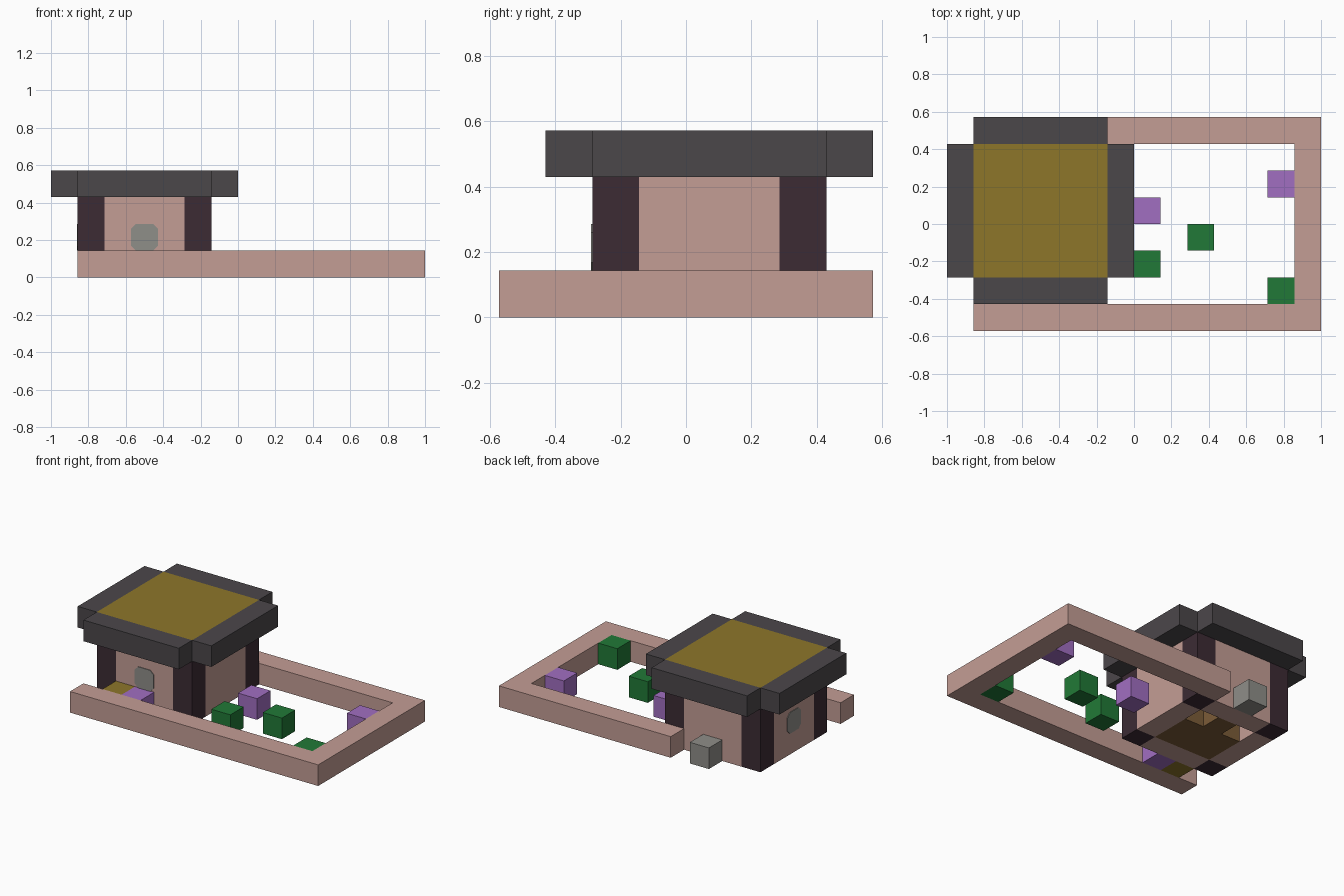
import bpy
import bmesh

U = 1 / 7  # one building block

if bpy.data.objects.get("Cube"):
    bpy.data.objects.remove(bpy.data.objects["Cube"], do_unlink=True)


def material(name, rgb):
    linear = [((c / 255 + 0.055) / 1.055) ** 2.4 for c in rgb] + [1]
    mat = bpy.data.materials.new(name)
    mat.use_nodes = True
    mat.diffuse_color = linear
    bsdf = mat.node_tree.nodes["Principled BSDF"]
    bsdf.inputs["Base Color"].default_value = linear
    bsdf.inputs["Roughness"].default_value = 0.9
    return mat


pink = material("pink clay", (196, 157, 149))
slate = material("dark slate", (75, 71, 74))
timber = material("dark timber", (60, 43, 52))
ochre = material("ochre", (141, 118, 42))
purple = material("purple", (161, 110, 193))
green = material("leaf green", (33, 121, 55))
stone = material("grey stone", (143, 142, 137))
brown = material("brown wood", (124, 92, 56))


def box(name, mat, x, y, z, chamfer_axis=None):
    """Box from (low, high) ranges in blocks, optionally with cut corners."""
    bm = bmesh.new()
    bmesh.ops.create_cube(bm, size=1)
    for v in bm.verts:
        for i, (lo, hi) in enumerate((x, y, z)):
            v.co[i] = U * (hi if v.co[i] > 0 else lo)
    if chamfer_axis is not None:
        edges = [e for e in bm.edges
                 if abs((e.verts[0].co - e.verts[1].co).normalized()[chamfer_axis]) > 0.9]
        bmesh.ops.bevel(bm, geom=edges, offset=0.18 * U, segments=1, affect='EDGES')
    mesh = bpy.data.meshes.new(name)
    bm.to_mesh(mesh)
    bm.free()
    mesh.materials.append(mat)
    obj = bpy.data.objects.new(name, mesh)
    bpy.context.collection.objects.link(obj)
    return obj


# Garden wall: long front, side, shorter back
box("garden_wall_front", pink, (-6, 7), (-4, -3), (0, 1))
box("garden_wall_side", pink, (6, 7), (-3, 3), (0, 1))
box("garden_wall_back", pink, (-2, 7), (3, 4), (0, 1))

# House corner posts
for i, x in enumerate((-6, -2)):
    for j, y in enumerate((-2, 2)):
        box(f"corner_post_{i}{j}", timber, (x, x + 1), (y, y + 1), (0, 3))

# House walls between the posts
for side, y in (("front", -2), ("back", 2)):
    box(f"house_wall_{side}", pink, (-5, -2), (y, y + 1), (0, 3))
for side, x in (("right", -6), ("left", -2)):
    box(f"house_wall_{side}", pink, (x, x + 1), (-1, 2), (0, 3))

# Window panes
box("window_front", stone, (-4, -3), (-2.03, -1.99), (1, 2), 1)
box("window_side", stone, (-6.03, -5.99), (0, 1), (1, 2), 0)

# Wooden floor and the step behind the house
box("floor", brown, (-5, -2), (-1, 1), (0, 1))
box("floor_threshold", brown, (-4, -3), (1, 2), (0, 1))
box("back_step", stone, (-4, -3), (3, 4), (0, 1))

# Roof slab with eaves on all four sides
box("roof", ochre, (-6, -1), (-2, 3), (3, 4))
box("eave_front", slate, (-6, -1), (-3, -2), (3, 4))
box("eave_back", slate, (-6, -1), (3, 4), (3, 4))
box("eave_right", slate, (-7, -6), (-2, 3), (3, 4))
box("eave_left", slate, (-1, 0), (-2, 3), (3, 4))

# Garden plants
plants = (("flower", purple, ((0, 0), (5, 1), (-4, -3))),
          ("bush", green, ((0, -2), (2, -1), (5, -3))),
          ("yellow_flower", ochre, ((-5, -3),)))
for name, mat, spots in plants:
    for n, (x, y) in enumerate(spots):
        box(f"{name}_{n}", mat, (x, x + 1), (y, y + 1), (0, 1))
